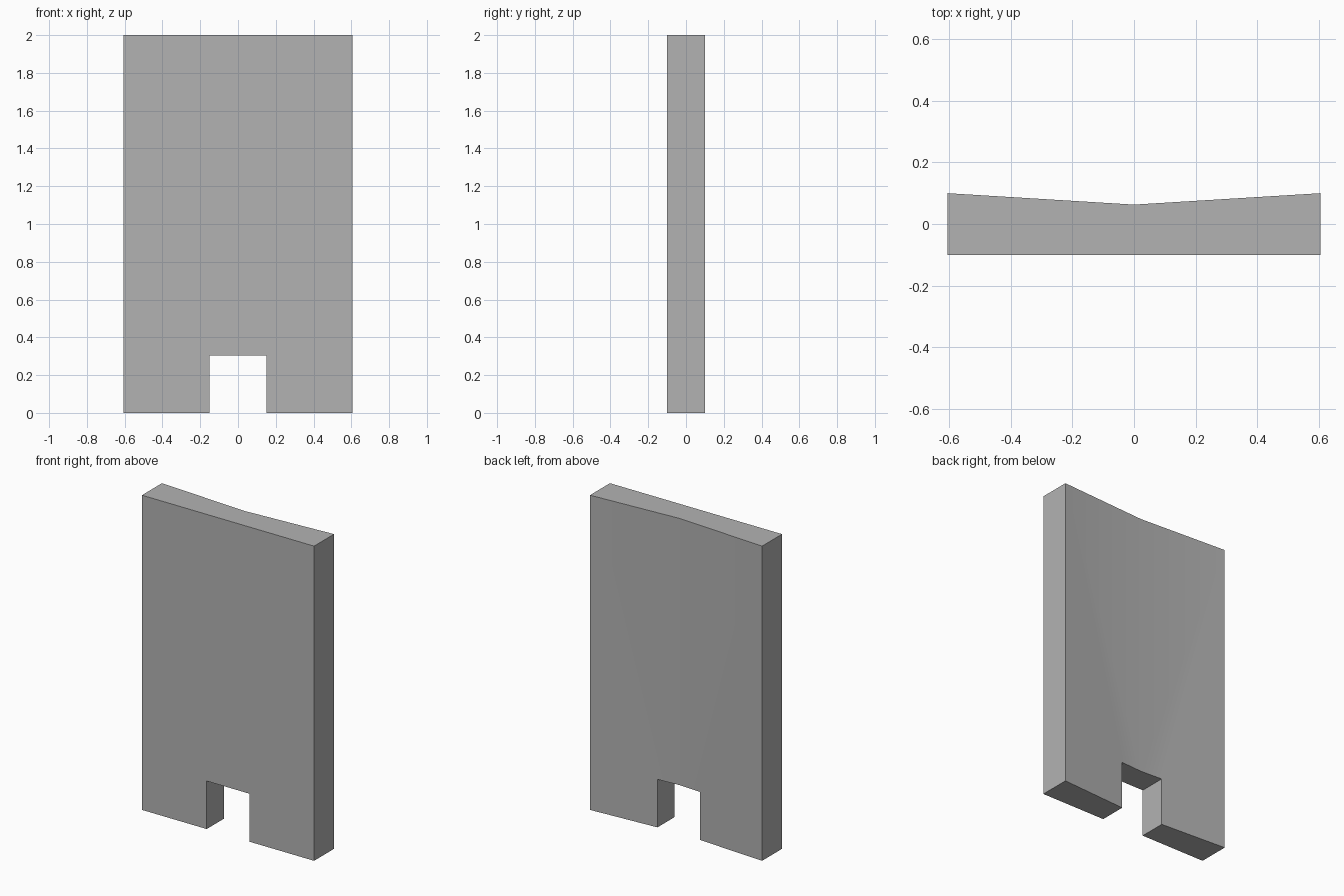
import bpy
import bmesh
import math

cube = bpy.data.objects.get("Cube")
if cube:
    bpy.data.objects.remove(cube, do_unlink=True)

# Panel dimensions
HALF_W, HEIGHT = 0.605, 2.0
FRONT_Y, EDGE_Y, MIDDLE_Y = -0.1, 0.1, 0.063
NOTCH_W, NOTCH_H = 0.15, 0.305


def make_material(name, color):
    mat = bpy.data.materials.new(name)
    mat.use_nodes = True
    mat.diffuse_color = color
    mat.node_tree.nodes["Principled BSDF"].inputs["Base Color"].default_value = color
    return mat


def back_y(x):
    """Depth of the shallow V-shaped back."""
    return MIDDLE_Y + (EDGE_Y - MIDDLE_Y) * x / HALF_W


# Half outline of the panel with its bottom notch, open along the centre line
outline = [(0, NOTCH_H), (NOTCH_W, NOTCH_H), (NOTCH_W, 0),
           (HALF_W, 0), (HALF_W, HEIGHT), (0, HEIGHT)]

bm = bmesh.new()
front = [bm.verts.new((x, FRONT_Y, z)) for x, z in outline]
back = [bm.verts.new((x, back_y(x), z)) for x, z in outline]
bm.faces.new(front)
bm.faces.new(back[::-1])
for i in range(len(outline) - 1):
    bm.faces.new((front[i + 1], front[i], back[i], back[i + 1]))
bm.normal_update()

mesh = bpy.data.meshes.new("notched_panel")
bm.to_mesh(mesh)
bm.free()
panel = bpy.data.objects.new("notched_panel", mesh)
bpy.context.collection.objects.link(panel)
mesh.materials.append(make_material("plain grey", (0.45, 0.45, 0.45, 1)))

# Mirror to the other half, then smooth the shallow crease only
mirror = panel.modifiers.new("Mirror", "MIRROR")
mirror.use_clip = True
bpy.ops.object.select_all(action="DESELECT")
panel.select_set(True)
bpy.context.view_layer.objects.active = panel
bpy.ops.object.modifier_apply(modifier=mirror.name)
bpy.ops.object.shade_smooth_by_angle(angle=math.radians(30))
